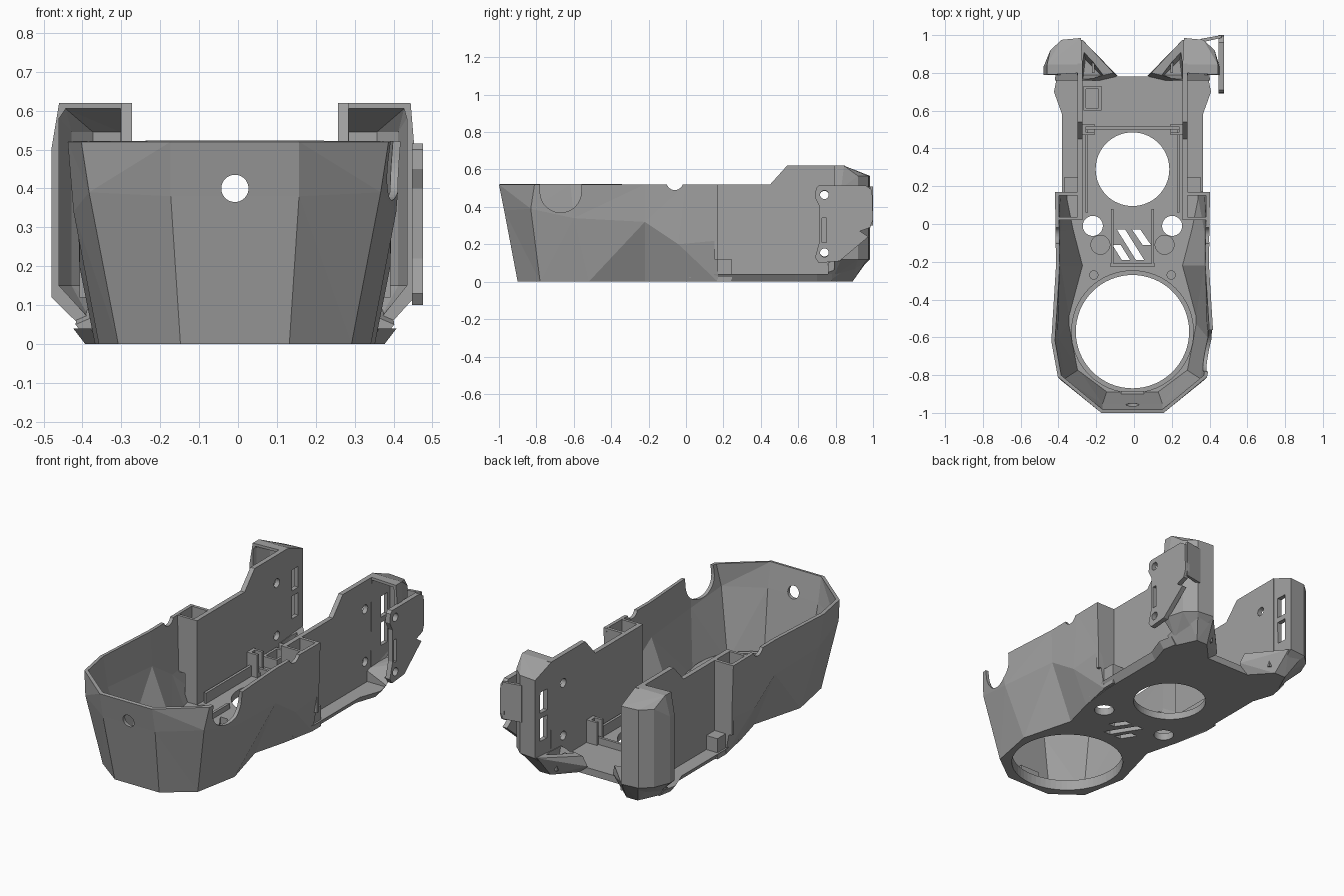
import bpy, bmesh, math
from mathutils import Vector

cube = bpy.data.objects.get("Cube")
if cube:
    bpy.data.objects.remove(cube)

grey = bpy.data.materials.new("plain grey")
grey.use_nodes = True
grey.diffuse_color = (0.36, 0.36, 0.36, 1)
grey.node_tree.nodes["Principled BSDF"].inputs["Base Color"].default_value = grey.diffuse_color
CENTRE = -0.008
parts = []


def finish(name, bm, fix=True):
    if fix:
        bmesh.ops.recalc_face_normals(bm, faces=bm.faces)
    me = bpy.data.meshes.new(name)
    bm.to_mesh(me)
    bm.free()
    me.materials.append(grey)
    ob = bpy.data.objects.new(name, me)
    bpy.context.collection.objects.link(ob)
    ob.location.x = CENTRE
    parts.append(ob)
    return ob


def prism(name, pts, lo, hi, axis="z"):
    """Extrude a 2D outline along z (xy outline) or x (yz outline)."""
    bm = bmesh.new()
    put = (lambda p, h: (p[0], p[1], h)) if axis == "z" else (lambda p, h: (h, p[0], p[1]))
    a = [bm.verts.new(put(p, lo)) for p in pts]
    b = [bm.verts.new(put(p, hi)) for p in pts]
    bm.faces.new(a)
    bm.faces.new(b)
    for i in range(len(a)):
        j = (i + 1) % len(a)
        bm.faces.new((a[i], a[j], b[j], b[i]))
    return finish(name, bm)


def box(name, x0, x1, y0, y1, z0, z1):
    return prism(name, [(x0, y0), (x1, y0), (x1, y1), (x0, y1)], z0, z1)


def circle(u, v, r, n=48):
    return [(u + r * math.cos(t * math.tau / n), v + r * math.sin(t * math.tau / n)) for t in range(n)]


def hull(name, pts, s=1):
    bm = bmesh.new()
    for x, y, z in pts:
        bm.verts.new((s * x, y, z))
    res = bmesh.ops.convex_hull(bm, input=bm.verts)
    bmesh.ops.delete(bm, geom=[v for v in res["geom_interior"] if isinstance(v, bmesh.types.BMVert)],
                     context="VERTS")
    bmesh.ops.dissolve_limit(bm, angle_limit=0.02, verts=bm.verts, edges=bm.edges)
    return finish(name, bm)


def apply(ob, mod):
    bpy.context.view_layer.objects.active = ob
    bpy.ops.object.modifier_apply(modifier=mod.name)


def cut(ob, *cutters):
    for c in cutters:
        bpy.context.view_layer.update()
        m = ob.modifiers.new("cut", "BOOLEAN")
        m.operation, m.solver, m.object = "DIFFERENCE", "EXACT", c
        apply(ob, m)
        parts.remove(c)
        bpy.data.objects.remove(c)


def ring(name, x, y, r_out, r_in, z0, z1):
    ob = prism(name, circle(x, y, r_out, 64), z0, z1)
    cut(ob, prism("cutter", circle(x, y, r_in, 64), z0 - 1, z1 + 1))


def both(outline):
    return outline + [(-x, y) for x, y in reversed(outline)]


# Faceted front shell: three rings from the rear right round the nose
top = [(.41, .17, .52), (.408, 0, .52), (.405, -.22, .52), (.43, -.62, .52), (.395, -.81, .52), (.165, -1, .52)]
mid = [(.40, .17, .22), (.40, -.04, .2), (.40, -.22, .32), (.415, -.60, .34), (.375, -.83, .39), (.165, -.972, .38)]
low = [(.36, .17, 0), (.32, -.03, 0), (.27, -.22, 0), (.35, -.52, 0), (.30, -.78, 0), (.14, -.9, 0)]
bm = bmesh.new()
rows = []
for r in (top, mid, low):
    loop = r + [(-x, y, z) for x, y, z in reversed(r)]
    rows.append([bm.verts.new(p) for p in loop])
for a, b in zip(rows, rows[1:]):
    for i in range(len(a) - 1):
        bm.faces.new((a[i], a[i + 1], b[i + 1], b[i]))
bmesh.ops.triangulate(bm, faces=bm.faces)
shell = finish("front_shell", bm, fix=False)
sol = shell.modifiers.new("wall", "SOLIDIFY")
sol.thickness, sol.offset = 0.02, -1
apply(shell, sol)
nose_hole = prism("cutter", circle(0, .4, .035), -.1, .1, "x")
nose_hole.rotation_euler.z = math.pi / 2
nose_hole.location = (CENTRE + .0, -.95, 0)
cut(shell, nose_hole,
    prism("cutter", circle(-.67, .48, .11), .2, .6, "x"),
    prism("cutter", [(-.78, .48), (-.56, .48), (-.56, .6), (-.78, .6)], .2, .6, "x"),
    prism("cutter", circle(-.06, .535, .045), -.6, .6, "x"))

# Floor plate with openings, rear part flared at its upper edge
floor = prism("floor_plate", both([(.14, -.895), (.30, -.775), (.35, -.52), (.27, -.22), (.32, -.03),
                                   (.345, .17), (.345, .58), (.385, .7), (.37, .78)]), 0, .04)
for v in floor.data.vertices:
    if v.co.z > .02 and v.co.y > .1:
        v.co.x *= 1.08
slots = []
for x0, y0, x1, y1 in ((-.085, -.11, -.035, -.19), (-.06, -.03, .04, -.19), (.02, -.03, .075, -.11)):
    slots.append(prism("cutter", [(x0 - .022, y0), (x0 + .022, y0), (x1 + .022, y1), (x1 - .022, y1)], -1, 1))
cut(floor, prism("cutter", circle(0, -.57, .30, 64), -1, 1),
    prism("cutter", circle(0, .29, .195, 64), -1, 1), *slots)
for s in (1, -1):
    cut(floor, prism("cutter", circle(s * .21, -.01, .053), -1, 1),
        prism("cutter", circle(s * .17, -.11, .05), .03, 1),
        prism("cutter", circle(s * .205, -.27, .022), .02, 1))
ring("front_opening_lip", 0, -.57, .325, .30, .002, .06)
box("front_clip", -.06, .06, -.905, -.885, .03, .1)
box("floor_crossbar", -.25, .25, .5, .515, .03, .08)
box("floor_step", -.12, .12, -.225, -.21, .03, .07)

# Small tray on the floor at the rear
tray = box("floor_tray", -.26, -.165, .6, .73, .03, .1)
cut(tray, box("cutter", -.245, -.18, .615, .715, .045, .2))

for s, side in ((1, "left"), (-1, "right")):
    def sbox(name, x0, x1, *rest):
        return box(name, *sorted((s * x0, s * x1)), *rest)

    def sx(name, pts, x0, x1):
        return prism(name, pts, *sorted((s * x0, s * x1)), "x")

    # Tall inner side wall with ramped top
    wall = sx(side + "_wall", [(.02, .03), (.02, .52), (.45, .52), (.54, .62), (.85, .62), (.85, .03)], .265, .292)
    cut(wall, *[sx("cutter", circle(.74, z, .025, 24), .2, .4) for z in (.46, .16)])

    # Pocket between shell and wall
    sbox(side + "_pocket_back", .27, .4, .152, .17, .12, .52)
    sbox(side + "_pocket_back_low", .27, .36, .152, .17, .02, .12)
    sbox(side + "_pocket_front", .27, .392, .02, .036, .2, .52)
    sbox(side + "_pocket_front_low", .27, .34, .02, .036, .02, .2)
    sbox(side + "_outer_ledge", .28, .362, .165, .245, .002, .12)

    # Low guides inside the walls
    sbox(side + "_rail", .235, .25, .06, .5, .03, .1)
    post = sbox(side + "_post", .2, .266, .47, .53, .03, .17)
    cut(post, sbox("cutter", .19, .245, .485, .515, .06, .2))
    sbox(side + "_front_guide", .1, .115, -.21, .08, .03, .07)

    # Rear wing: hollow shell open toward the front
    wide = .472 if s < 0 else .462
    plan = [(.265, .80), (wide, .79), (wide, .83), (.435, .92), (.375, .975), (.272, .985)]
    pts = [(x, y, z) for x, y in plan for z in (.12, .5)]
    pts += [(min(x, .452), y, .62 if y < .9 else .565) for x, y in plan]
    pts += [(.265, .845, .62), (.452, .845, .62), (.38, .79, .03), (.27, .79, .03), (.32, .89, .03), (.27, .89, .03)]
    wing = hull(side + "_wing", pts, s)
    inner = [(x, y, z) for z in (.15, .5, .58) for x, y in
             ((.294, .7), (wide - .02, .7), (wide - .02, .825), (.42, .9), (.365, .955), (.294, .962))]
    inner += [(.294, .7, .605), (.435, .7, .605), (.435, .83, .605), (.294, .83, .605),
              (.294, .7, .06), (.37, .7, .06), (.37, .79, .06), (.31, .86, .06)]
    cut(wing, hull("cutter", [(x, y, min(z, .545) if y > .85 else z) for x, y, z in inner], s),
        sbox("cutter", .2, .35, .88, .94, .2, .33), sbox("cutter", .2, .35, .88, .94, .36, .48))

    # Low scoop under the wing, reaching inward
    scoop = hull(side + "_scoop", [(.12, .76, 0), (.37, .76, 0), (.31, .89, 0), (.24, .89, 0),
                                   (.08, .785, .05), (.41, .76, .05), (.4, .92, .11),
                                   (.37, .97, .12), (.265, .975, .12), (.10, .80, .11), (.27, .76, .11)], s)
    cut(scoop, hull("cutter", [(.17, .79, .04), (.26, .79, .04), (.25, .87, .04),
                               (.14, .79, .2), (.264, .74, .2), (.264, .95, .2)], s))
    sbox(side + "_scoop_rib", .2, .215, .8, .89, .03, .1)

# Mounting plate on the left wing
plate = prism("left_mount_plate", [(.695, .5), (.71, .515), (.96, .515), (.995, .49), (1, .33), (.985, .29),
                                   (.93, .27), (.975, .24), (.82, .11), (.71, .1), (.69, .13), (.715, .22),
                                   (.715, .4), (.69, .45)], .456, .484, "x")
cut(plate, prism("cutter", circle(.74, .465, .023, 24), .4, .6, "x"),
    prism("cutter", circle(.74, .155, .023, 24), .4, .6, "x"),
    prism("cutter", [(.728, .21), (.752, .21), (.752, .34), (.728, .34)], .4, .6, "x"))
prism("left_plate_bridge", [(.36, .96), (.47, .985), (.47, 1), (.36, .98)], .3, .51)
